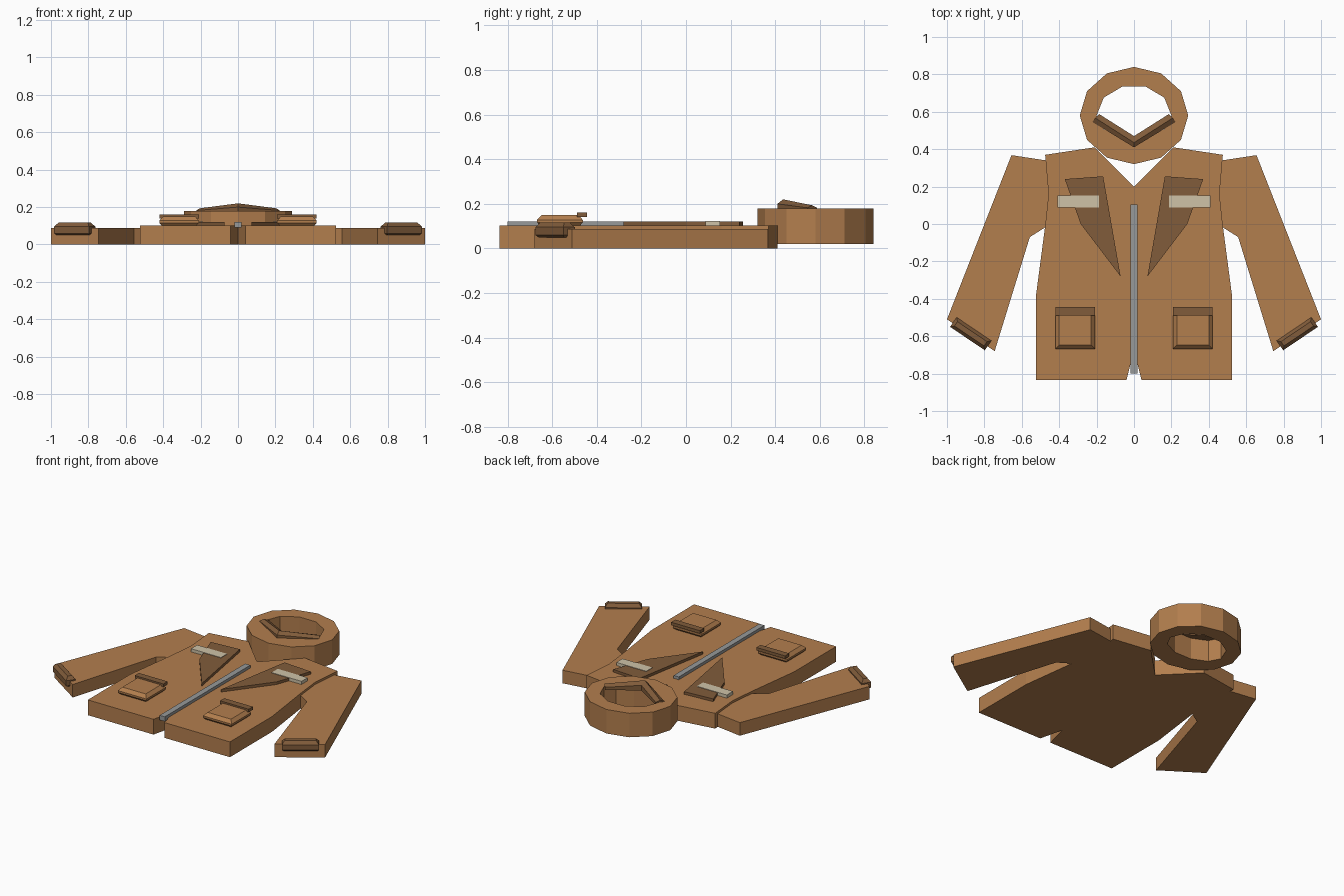
import bpy, bmesh, math
from mathutils import Matrix, Vector

cube = bpy.data.objects.get("Cube")
if cube:
    bpy.data.objects.remove(cube, do_unlink=True)


def material(name, rgb):
    m = bpy.data.materials.new(name)
    m.use_nodes = True
    m.diffuse_color = (*rgb, 1)
    m.node_tree.nodes["Principled BSDF"].inputs["Base Color"].default_value = (*rgb, 1)
    return m


BROWN = material("tan brown cloth", (0.45, 0.21, 0.076))
DARK = material("dark brown trim", (0.22, 0.107, 0.043))
GREY = material("zip grey", (0.31, 0.32, 0.32))
BEIGE = material("beige strap", (0.62, 0.54, 0.39))


def finish(bm, name, mat, mirror=False):
    bmesh.ops.recalc_face_normals(bm, faces=bm.faces)
    mesh = bpy.data.meshes.new(name)
    bm.to_mesh(mesh)
    bm.free()
    mesh.materials.append(mat)
    ob = bpy.data.objects.new(name, mesh)
    bpy.context.collection.objects.link(ob)
    if mirror:
        ob.modifiers.new("other side", "MIRROR")
        ob.modifiers["other side"].use_mirror_merge = False
    return ob


def slab(name, loops, z0, z1, mat, mirror=False):
    """Flat outline, optionally with a hole, extruded from z0 to z1."""
    bm = bmesh.new()
    if len(loops) == 1:
        bm.faces.new([bm.verts.new((x, y, z0)) for x, y in loops[0]])
    else:
        for loop in loops:
            vs = [bm.verts.new((x, y, z0)) for x, y in loop]
            for i, v in enumerate(vs):
                bm.edges.new((vs[i - 1], v))
        bmesh.ops.triangle_fill(bm, edges=bm.edges[:], use_beauty=True)
    new = bmesh.ops.extrude_face_region(bm, geom=bm.faces[:], use_keep_orig=True)["geom"]
    top = [g for g in new if isinstance(g, bmesh.types.BMVert)]
    bmesh.ops.translate(bm, verts=top, vec=(0, 0, z1 - z0))
    return finish(bm, name, mat, mirror)


def loft(bm, rings):
    """Skin closed rings of equal length and cap both ends."""
    rings = [[bm.verts.new(p) for p in r] for r in rings]
    for a, b in zip(rings, rings[1:]):
        for i in range(len(a)):
            bm.faces.new((a[i - 1], a[i], b[i], b[i - 1]))
    bm.faces.new(rings[0])
    bm.faces.new(rings[-1])


def pad(name, centre, size, levels, mat, angle=0):
    """Rectangular pad with sloped edges, given as (height, inset) levels."""
    bm = bmesh.new()
    w, d = size[0] / 2, size[1] / 2
    loft(bm, [[(sx * (w - i), sy * (d - i), z) for sx, sy in
               ((-1, -1), (1, -1), (1, 1), (-1, 1))] for z, i in levels])
    turn = Matrix.Translation((*centre, 0)) @ Matrix.Rotation(math.radians(angle), 4, "Z")
    bmesh.ops.transform(bm, matrix=turn, verts=bm.verts)
    return finish(bm, name, mat, True)


def rectangle(x0, x1, y0, y1):
    return [(x0, y0), (x1, y0), (x1, y1), (x0, y1)]


# Jacket body with neck opening and split hem
half = [(0.21, 0.41), (0.475, 0.37), (0.457, 0.16), (0.475, -0.01),
        (0.525, -0.39), (0.525, -0.835), (0.04, -0.835)]
outline = [(0, 0.2)] + half + [(0, -0.67)] + [(-x, y) for x, y in reversed(half)]
slab("jacket_body", [outline], 0, 0.102, BROWN)

# Sleeves
slab("sleeves", [[(0.47, 0.34), (0.655, 0.368), (1.0, -0.51), (0.745, -0.68),
                  (0.557, -0.07), (0.47, -0.015), (0.456, 0.16)]], 0, 0.087, BROWN, True)

# Hood ring, its opening flatter toward the neck
outer = [(0.29 * math.cos(a), 0.58 + 0.26 * math.sin(a))
         for a in (math.tau * i / 12 for i in range(12))]
inner = []
for i in range(10):
    a = math.tau * i / 10
    ry = 0.163 if i <= 5 else 0.125
    inner.append((0.2 * math.cos(a), 0.58 + ry * math.sin(a)))
slab("hood", [outer, inner], 0.02, 0.18, BROWN)

# Ridged V-shaped collar trim on the hood
bm = bmesh.new()
middle = [(0, 0.41, 0.2), (0, 0.435, 0.22), (0, 0.47, 0.2), (0, 0.47, 0.165), (0, 0.41, 0.165)]
end = [(0.222, 0.545, 0.182), (0.207, 0.567, 0.193), (0.187, 0.588, 0.182),
       (0.187, 0.588, 0.165), (0.222, 0.545, 0.165)]
loft(bm, [[(-x, y, z) for x, y, z in end], middle, end])
finish(bm, "collar_trim", DARK)

# Lapels, chest straps and zip
slab("lapels", [[(0.165, 0.255), (0.37, 0.24), (0.285, 0.0), (0.072, -0.28)]],
     0.1, 0.12, DARK, True)
slab("chest_straps", [rectangle(0.187, 0.408, 0.087, 0.152)], 0.1, 0.123, BEIGE, True)
slab("zip", [rectangle(-0.019, 0.019, -0.8, 0.103)], 0.09, 0.121, GREY)

# Pockets and flaps
pad("pockets", (0.315, -0.565), (0.212, 0.205),
    [(0.1, 0.015), (0.116, 0), (0.128, 0), (0.149, 0.02)], BROWN)
pad("pocket_flaps", (0.315, -0.466), (0.212, 0.044), [(0.14, 0), (0.16, 0)], DARK)

# Cuff bands set across the sleeve ends
pad("cuffs", (0.873, -0.587), (0.224, 0.062),
    [(0.05, 0.01), (0.06, 0), (0.095, 0), (0.117, 0.017)], DARK, 34)
